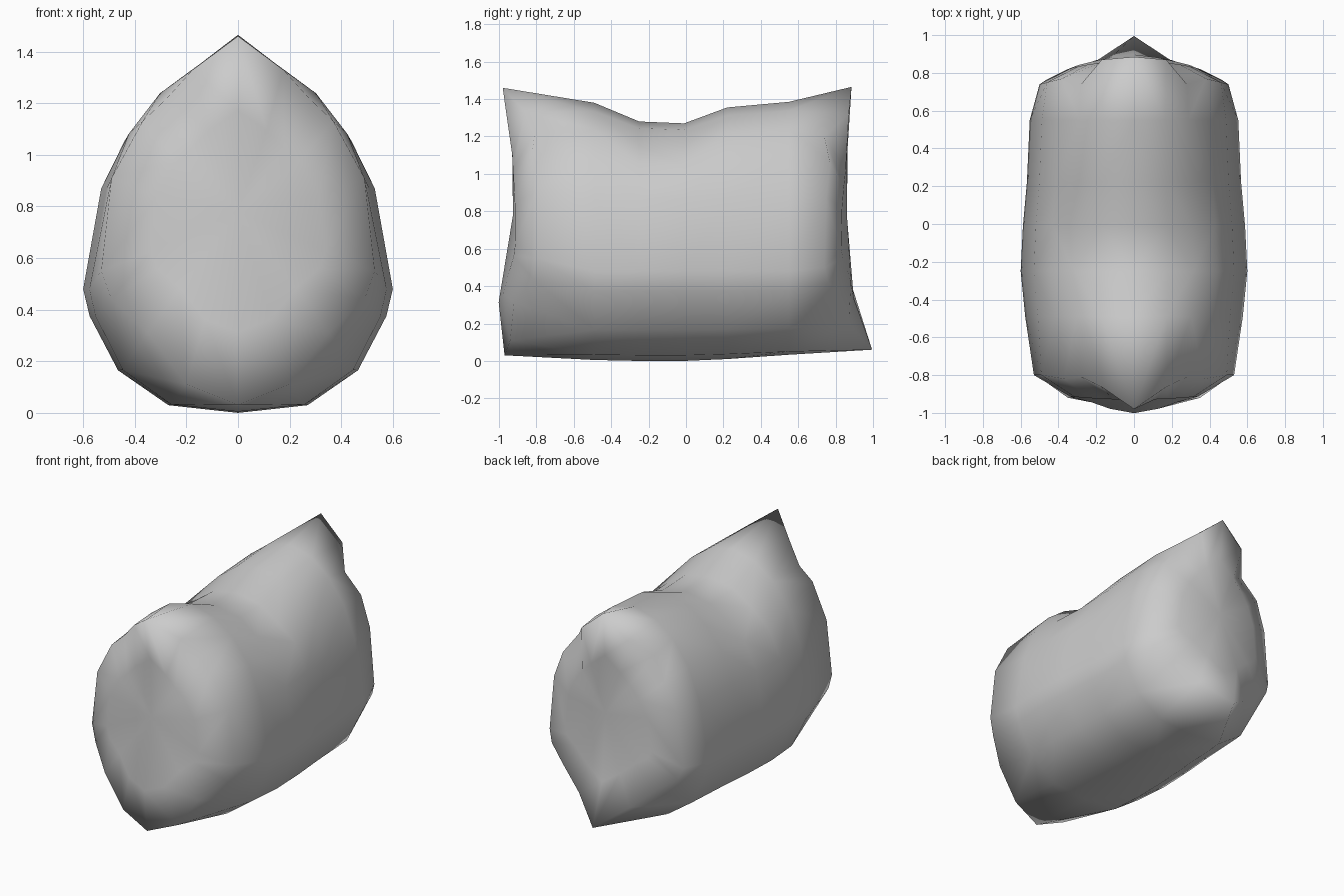
import bpy, bmesh
from mathutils import Vector

if "Cube" in bpy.data.objects:
    bpy.data.objects.remove(bpy.data.objects["Cube"])

# half outlines, top centre to bottom centre
FRONT_RIM = [(0, -.98, 1.46), (.175, -.86, 1.33), (.28, -.81, 1.215), (.37, -.82, 1.13), (.49, -.80, .91),
             (.53, -.80, .55), (.49, -.82, .44), (.35, -.92, .31), (.20, -.94, .11), (0, -.97, .03)]
BACK_RIM = [(0, .885, 1.465), (.17, .87, 1.32), (.28, .74, 1.20), (.38, .77, 1.06), (.46, .75, .87),
            (.50, .74, .50), (.47, .76, .42), (.35, .82, .34), (.19, .87, .20), (0, .995, .06)]
# middle section: x, z, share of the top-line rise, share of the belly rise
SECTION = [(0, 1.27, 1, 0), (.18, 1.235, .9, 0), (.315, 1.145, .85, 0), (.44, 1.05, .3, 0), (.53, .87, 0, 0),
           (.60, .48, 0, 0), (.575, .375, 0, 0), (.465, .165, 0, .3), (.27, .03, 0, .6), (0, 0, 0, 1)]
# stations: y, top height, width factor, belly height
STATIONS = [(-.49, 1.38, .96, .005), (-.25, 1.28, 1.0, .0), (-.01, 1.27, .98, .0),
            (.22, 1.355, .945, .01), (.55, 1.385, .92, .033)]
AXIS = Vector((0, 0, .73))

bm = bmesh.new()


def full_ring(half):
    """Mirror a half outline into a closed ring of vertices."""
    pts = half + [(-x, y, z) for x, y, z in half[-2:0:-1]]
    return [bm.verts.new(p) for p in pts]


def bridge(a, b, bulge=True):
    """Join two rings, splitting each quad along its outer diagonal."""
    n = len(a)
    for i in range(n):
        q = (a[i], a[(i + 1) % n], b[(i + 1) % n], b[i])
        if not bulge:
            bm.faces.new(q)
            continue
        d0 = (q[0].co + q[2].co) / 2 - AXIS
        d1 = (q[1].co + q[3].co) / 2 - AXIS
        if d0.xz.length < d1.xz.length:
            q = q[1:] + q[:1]
        bm.faces.new(q[:3])
        bm.faces.new((q[0], q[2], q[3]))


def section(y, top, width, belly):
    return [(x * width, y, z + (top - 1.27) * up + belly * low) for x, z, up, low in SECTION]


# padded sides
halves = [FRONT_RIM] + [section(*s) for s in STATIONS] + [BACK_RIM]
rings = [full_ring(h) for h in halves]
for a, b in zip(rings, rings[1:]):
    bridge(a, b)


# slightly dished end panels
def end_panel(half, ring, depth, centre_y):
    inner = []
    for x, _, z in half:
        x, z = x * .64, .74 + (z - .74) * .6
        inner.append((x, depth(x, max(0, .6 - z)), z))
    inner = full_ring(inner)
    bridge(ring, inner, False)
    c = bm.verts.new((0, centre_y, .78))
    for i in range(len(inner)):
        bm.faces.new((inner[i], inner[(i + 1) % len(inner)], c))


end_panel(FRONT_RIM, rings[0], lambda x, d: -.93 + .15 * x * x - .25 * d + .3 * x * d, -.925)
end_panel(BACK_RIM, rings[-1], lambda x, d: .865 - .35 * x * x + .12 * d, .86)

bmesh.ops.recalc_face_normals(bm, faces=bm.faces)
for f in bm.faces:
    f.smooth = True
mesh = bpy.data.meshes.new("cushion_body")
bm.to_mesh(mesh)
bm.free()
bpy.context.collection.objects.link(bpy.data.objects.new("cushion_body", mesh))
